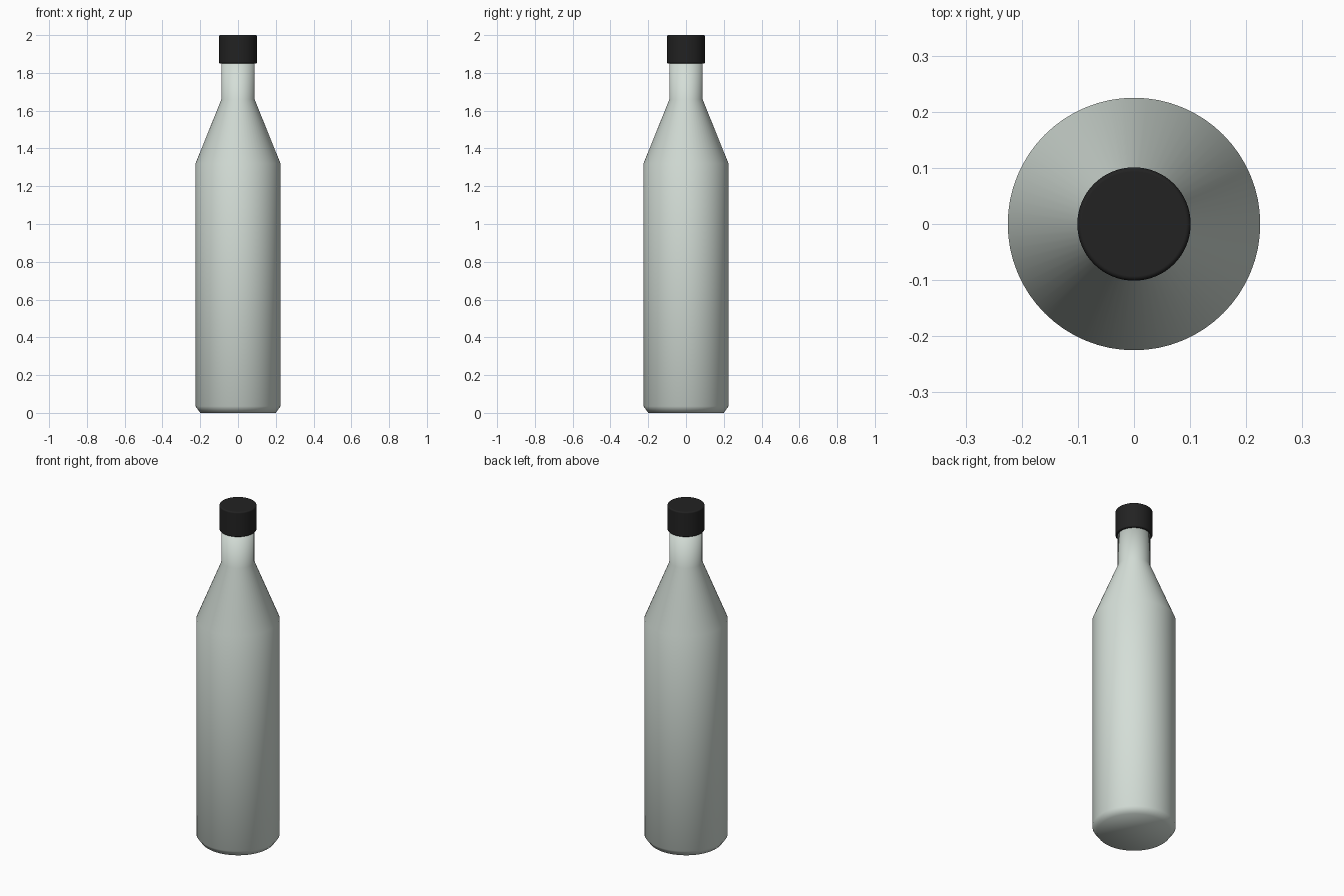
import bpy, bmesh
from math import cos, sin, tau

cube = bpy.data.objects.get("Cube")
if cube:
    bpy.data.objects.remove(cube, do_unlink=True)

SIDES = 64


def material(name, colour, roughness):
    mat = bpy.data.materials.new(name)
    mat.use_nodes = True
    mat.diffuse_color = colour
    bsdf = next(n for n in mat.node_tree.nodes if n.type == 'BSDF_PRINCIPLED')
    bsdf.inputs["Base Color"].default_value = colour
    bsdf.inputs["Roughness"].default_value = roughness
    return mat


def lathe(name, profile, mat):
    """Turn (radius, height) points, listed upwards, into a closed smooth solid."""
    bm = bmesh.new()
    rings = [[bm.verts.new((r * cos(tau * i / SIDES), r * sin(tau * i / SIDES), z))
              for i in range(SIDES)] for r, z in profile]
    for low, high in zip(rings, rings[1:]):
        for i in range(SIDES):
            j = (i + 1) % SIDES
            bm.faces.new((low[i], low[j], high[j], high[i]))
    bm.faces.new(rings[0][::-1])
    bm.faces.new(rings[-1])
    for face in bm.faces:
        face.smooth = True
    mesh = bpy.data.meshes.new(name)
    bm.to_mesh(mesh)
    bm.free()
    mesh.materials.append(mat)
    obj = bpy.data.objects.new(name, mesh)
    bpy.context.collection.objects.link(obj)
    return obj


glass = material("pale green glass", (0.66, 0.73, 0.68, 1), 0.2)
black = material("black plastic", (0.016, 0.016, 0.016, 1), 0.5)

# Bottle: chamfered foot, straight body, sloping shoulder, narrow neck
lathe("bottle_body", [(0.2, 0), (0.225, 0.035), (0.225, 1.32),
                      (0.088, 1.66), (0.088, 1.87)], glass)

# Screw cap with softened rims
cap = lathe("bottle_cap", [(0.101, 1.85), (0.101, 2.0)], black)
bevel = cap.modifiers.new("soft_rims", 'BEVEL')
bevel.width = 0.008
bevel.segments = 3
bevel.limit_method = 'ANGLE'
bevel.harden_normals = True
